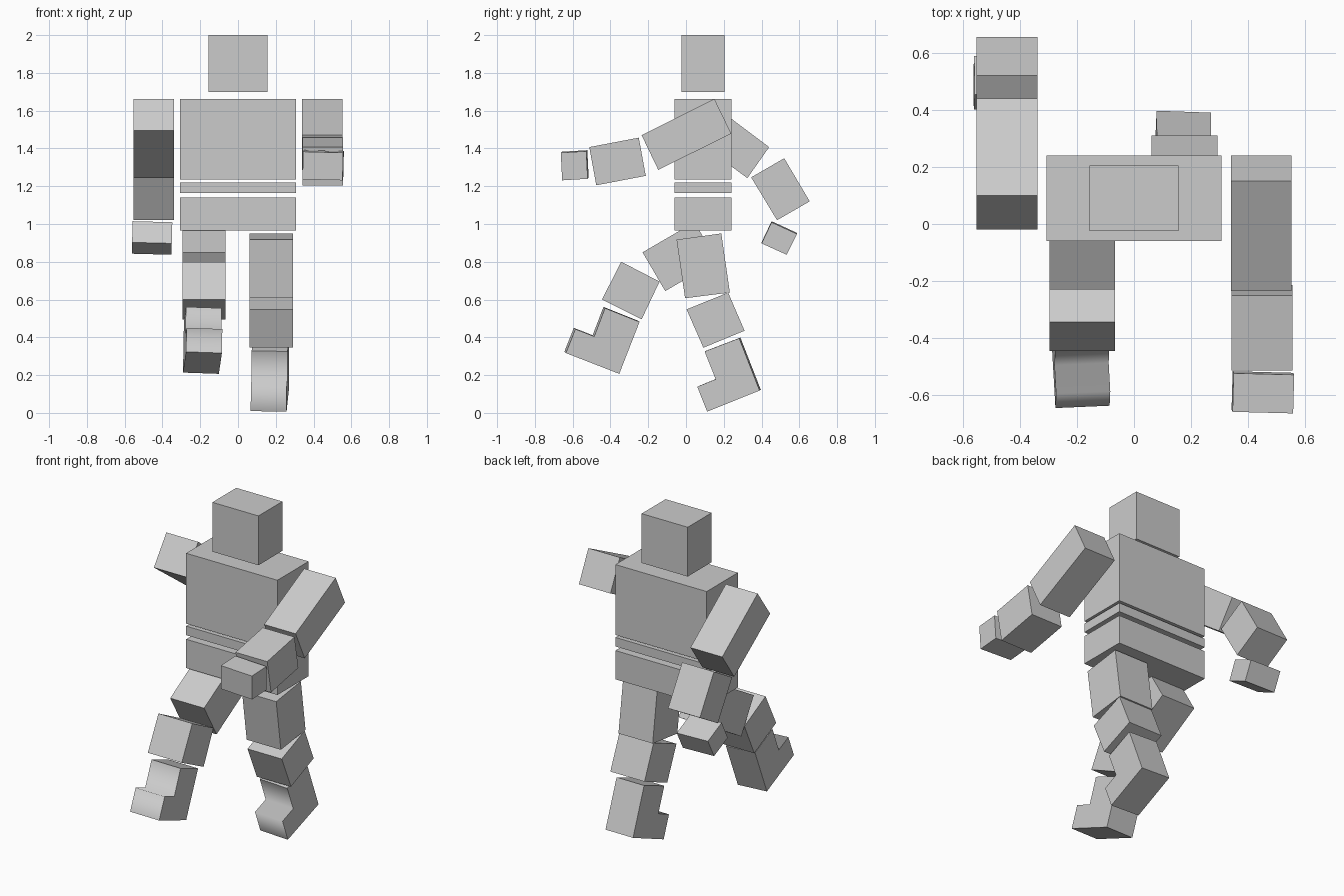
import bpy, bmesh
from math import radians
from mathutils import Matrix, Vector

cube = bpy.data.objects.get("Cube")
if cube:
    bpy.data.objects.remove(cube, do_unlink=True)

GREY = (0.6, 0.6, 0.6, 1)
mat = bpy.data.materials.new("plain grey")
mat.use_nodes = True
mat.diffuse_color = GREY
mat.node_tree.nodes["Principled BSDF"].inputs["Base Color"].default_value = GREY


def slab(name, x0, x1, profile, yaw=0, roll=0, smooth=()):
    """Extrude a side profile of (y, z) points from x0 to x1, then tilt it a little.
    Profile sides listed in smooth are shaded as one soft strip."""
    n = len(profile)
    bm = bmesh.new()
    a = [bm.verts.new((x0, y, z)) for y, z in profile]
    b = [bm.verts.new((x1, y, z)) for y, z in profile]
    bm.faces.new(a)
    bm.faces.new(b[::-1])
    sides = [bm.faces.new((a[i], b[i], b[(i + 1) % n], a[(i + 1) % n])) for i in range(n)]
    soft = [sides[i] for i in smooth]
    for f in soft:
        f.smooth = True
    for e in bm.edges:
        e.smooth = all(f in soft for f in e.link_faces)
    bmesh.ops.recalc_face_normals(bm, faces=bm.faces)
    centre = sum((v.co for v in bm.verts), Vector()) / len(bm.verts)
    turn = Matrix.Rotation(radians(yaw), 3, 'Z') @ Matrix.Rotation(radians(roll), 3, 'Y')
    bmesh.ops.rotate(bm, verts=bm.verts, cent=centre, matrix=turn)
    mesh = bpy.data.meshes.new(name)
    bm.to_mesh(mesh)
    bm.free()
    mesh.materials.append(mat)
    ob = bpy.data.objects.new(name, mesh)
    bpy.context.scene.collection.objects.link(ob)


def block(name, half, y0, y1, z0, z1):
    slab(name, -half, half, [(y0, z0), (y1, z0), (y1, z1), (y0, z1)])


# Head and body
block("head", 0.155, -0.025, 0.205, 1.70, 2.0)
block("chest", 0.307, -0.06, 0.24, 1.235, 1.663)
block("waist", 0.307, -0.06, 0.24, 1.165, 1.22)
block("pelvis", 0.307, -0.06, 0.24, 0.965, 1.14)

# Left arm, swung forward
slab("left_upper_arm", 0.34, 0.552, [(0.15, 1.663), (0.24, 1.478), (-0.147, 1.287), (-0.235, 1.47)])
slab("left_forearm", 0.342, 0.555, [(-0.25, 1.457), (-0.213, 1.255), (-0.475, 1.205), (-0.512, 1.407)])
slab("left_hand", 0.345, 0.557, [(-0.66, 1.38), (-0.525, 1.388), (-0.518, 1.242), (-0.653, 1.234)], -1.5, 1.5)

# Right arm, swung back
slab("right_upper_arm", -0.552, -0.338, [(0.10, 1.663), (0.44, 1.407), (0.325, 1.243), (-0.02, 1.495)])
slab("right_forearm", -0.552, -0.338, [(0.52, 1.348), (0.655, 1.12), (0.482, 1.02), (0.345, 1.247)])
slab("right_hand", -0.56, -0.35, [(0.453, 1.012), (0.588, 0.95), (0.533, 0.84), (0.40, 0.9)], 0, 1.5)

# Left leg, pushing off behind
slab("left_thigh", 0.062, 0.292, [(-0.05, 0.917), (0.187, 0.95), (0.232, 0.637), (-0.005, 0.607)])
slab("left_shin", 0.062, 0.292, [(0.003, 0.548), (0.223, 0.637), (0.31, 0.435), (0.092, 0.345)])
slab("left_foot", 0.073, 0.263, [(0.102, 0.327), (0.285, 0.397), (0.393, 0.12), (0.115, 0.008),
                                 (0.063, 0.14), (0.16, 0.18)], -2, 1, smooth=(3, 4, 5))

# Right leg, stepping forward
slab("right_thigh", -0.295, -0.067, [(-0.23, 0.85), (0.045, 1.01), (0.165, 0.805), (-0.11, 0.645)])
slab("right_shin", -0.295, -0.067, [(-0.343, 0.8), (-0.14, 0.695), (-0.235, 0.495), (-0.445, 0.6)])
slab("right_foot", -0.28, -0.09, [(-0.433, 0.558), (-0.25, 0.485), (-0.357, 0.21), (-0.64, 0.32),
                                  (-0.59, 0.447), (-0.49, 0.408)], 2.5, 2, smooth=(3, 4, 5))
